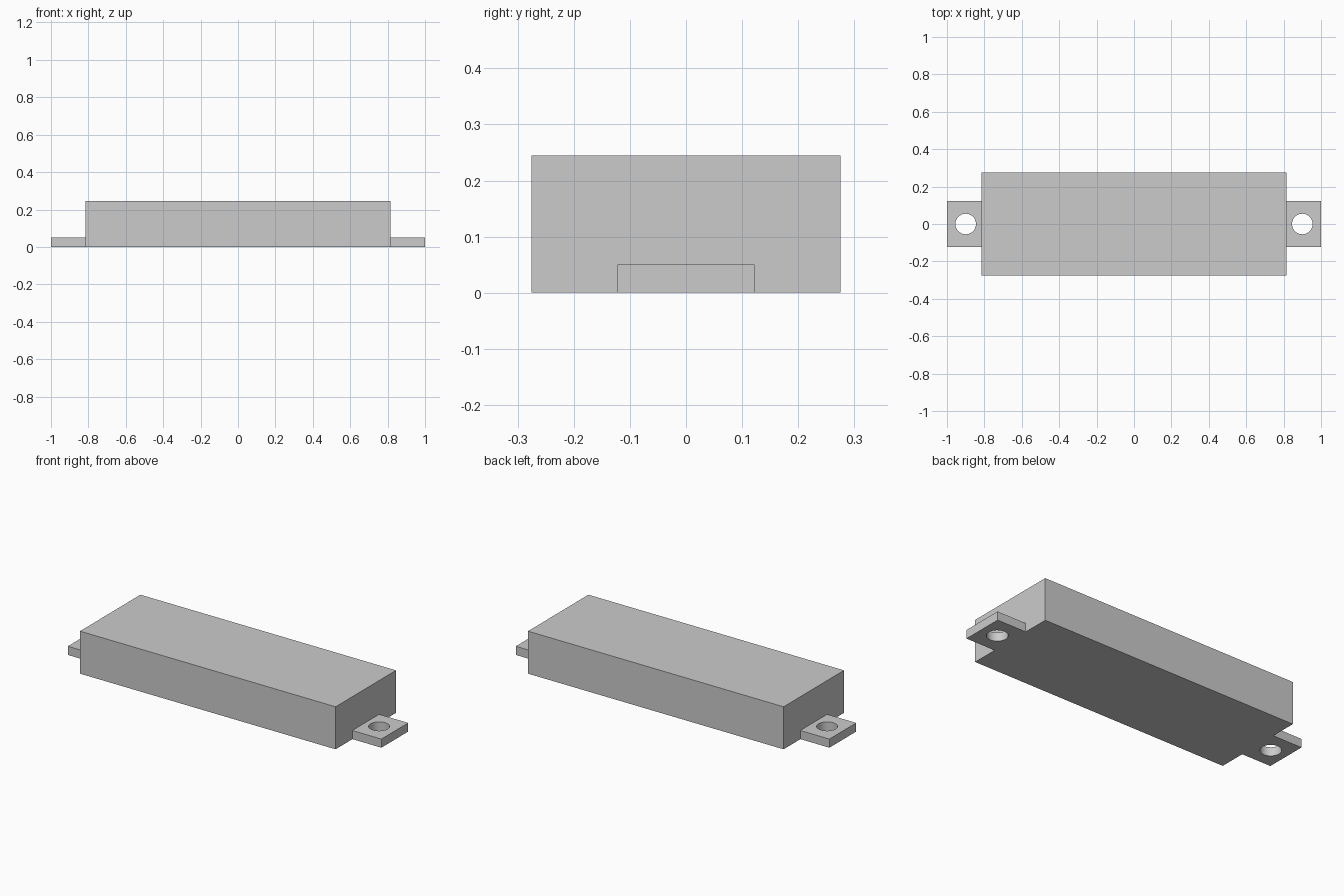
import bpy

if "Cube" in bpy.data.objects:
    bpy.data.objects.remove(bpy.data.objects["Cube"])

BODY = (1.63, 0.55, 0.245)
TAB_Y, TAB_Z = 0.244, 0.05
HOLE_X, HOLE_R = 0.9, 0.055


def box(name, x0, x1, width, height):
    bpy.ops.mesh.primitive_cube_add(size=1, location=((x0 + x1) / 2, 0, height / 2))
    ob = bpy.context.object
    ob.name = name
    ob.scale = (x1 - x0, width, height)
    bpy.ops.object.transform_apply(location=True, rotation=False, scale=True)
    return ob


def combine(target, tool, operation):
    mod = target.modifiers.new(operation.title(), 'BOOLEAN')
    mod.operation = operation
    mod.solver = 'EXACT'
    mod.object = tool
    bpy.context.view_layer.objects.active = target
    bpy.ops.object.modifier_apply(modifier=mod.name)
    bpy.data.objects.remove(tool, do_unlink=True)


# Main rectangular housing
half = BODY[0] / 2
body = box("housing", -half, half, BODY[1], BODY[2])

# Mounting tab with a screw hole at each end
for side in (-1, 1):
    x0, x1 = sorted((side * (half - 0.1), side * 1.0))
    tab = box("mounting_tab", x0, x1, TAB_Y, TAB_Z)
    combine(body, tab, 'UNION')
    bpy.ops.mesh.primitive_cylinder_add(vertices=48, radius=HOLE_R, depth=0.2,
                                        location=(side * HOLE_X, 0, TAB_Z / 2))
    cutter = bpy.context.object
    cutter.name = "screw_hole_cutter"
    cutter.hide_render = True
    combine(body, cutter, 'DIFFERENCE')

# Smooth hole walls, crisp box edges
bpy.ops.object.select_all(action='DESELECT')
body.select_set(True)
bpy.context.view_layer.objects.active = body
bpy.ops.object.shade_smooth_by_angle()
